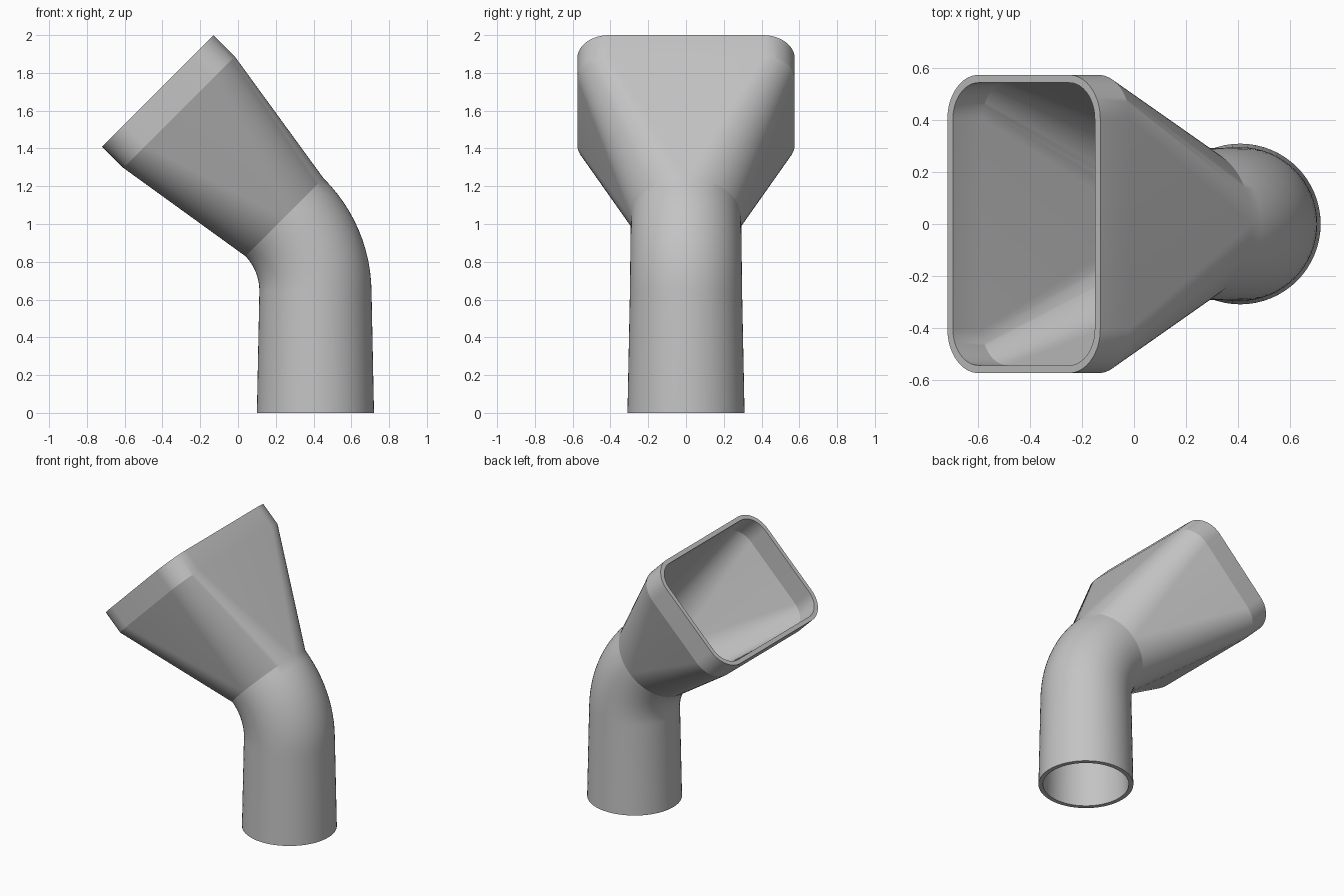
import bpy, bmesh
from math import sin, cos, pi, radians
from mathutils import Vector

cube = bpy.data.objects.get("Cube")
if cube:
    bpy.data.objects.remove(cube)

ARC = 16            # segments per rounded corner
WALL = 0.03
PIPE_X, BEND_Z, BEND_R = 0.41, 0.64, 0.56
MOUTH = Vector((-0.425, 0, 1.705))

grey = bpy.data.materials.new("plain grey")
grey.use_nodes = True
grey.diffuse_color = (0.55, 0.55, 0.55, 1)
grey.node_tree.nodes["Principled BSDF"].inputs["Base Color"].default_value = grey.diffuse_color


def section(bm, centre, tilt, half_u, half_y, corner):
    """Rounded rectangle across the duct; a circle when all sizes agree."""
    u = Vector((cos(tilt), 0, sin(tilt)))
    v = Vector((0, 1, 0))
    ring = []
    for quarter, (su, sy) in enumerate(((1, 1), (-1, 1), (-1, -1), (1, -1))):
        for i in range(ARC + 1):
            a = (quarter + i / ARC) * pi / 2
            pu = su * (half_u - corner) + corner * cos(a)
            py = sy * (half_y - corner) + corner * sin(a)
            ring.append(bm.verts.new(centre + u * pu + v * py))
    return ring


def skin(bm, inset):
    """All sections of one wall surface, from foot to mouth."""
    rings = []
    # slightly tapered straight pipe
    foot = 0.31 - inset
    rings.append(section(bm, Vector((PIPE_X, 0, 0)), 0, foot, foot, foot))
    # elbow
    steps = 12
    for i in range(steps + 1):
        t = radians(45) * i / steps
        r = 0.297 - 0.005 * i / steps - inset
        c = Vector((PIPE_X - BEND_R * (1 - cos(t)), 0, BEND_Z + BEND_R * sin(t)))
        rings.append(section(bm, c, t, r, r, r))
    # flare and straight collar
    axis = Vector((-sin(radians(45)), 0, cos(radians(45))))
    for back in (0.16, 0):
        rings.append(section(bm, MOUTH - axis * back, radians(45),
                             0.417 - inset, 0.575 - inset, 0.17 - inset))
    return rings


# Outer wall up, inner wall back down, joined by the two rims
bm = bmesh.new()
rings = skin(bm, 0) + skin(bm, WALL)[::-1]
for k, low in enumerate(rings):
    high = rings[(k + 1) % len(rings)]
    for i in range(len(low)):
        j = (i + 1) % len(low)
        bm.faces.new((low[i], low[j], high[j], high[i]))
bmesh.ops.remove_doubles(bm, verts=bm.verts, dist=1e-5)
bmesh.ops.recalc_face_normals(bm, faces=bm.faces)

mesh = bpy.data.meshes.new("elbow_duct")
bm.to_mesh(mesh)
bm.free()
mesh.materials.append(grey)
duct = bpy.data.objects.new("elbow_duct", mesh)
bpy.context.collection.objects.link(duct)

bpy.ops.object.select_all(action='DESELECT')
duct.select_set(True)
bpy.context.view_layer.objects.active = duct
bpy.ops.object.shade_smooth_by_angle(angle=radians(18))
